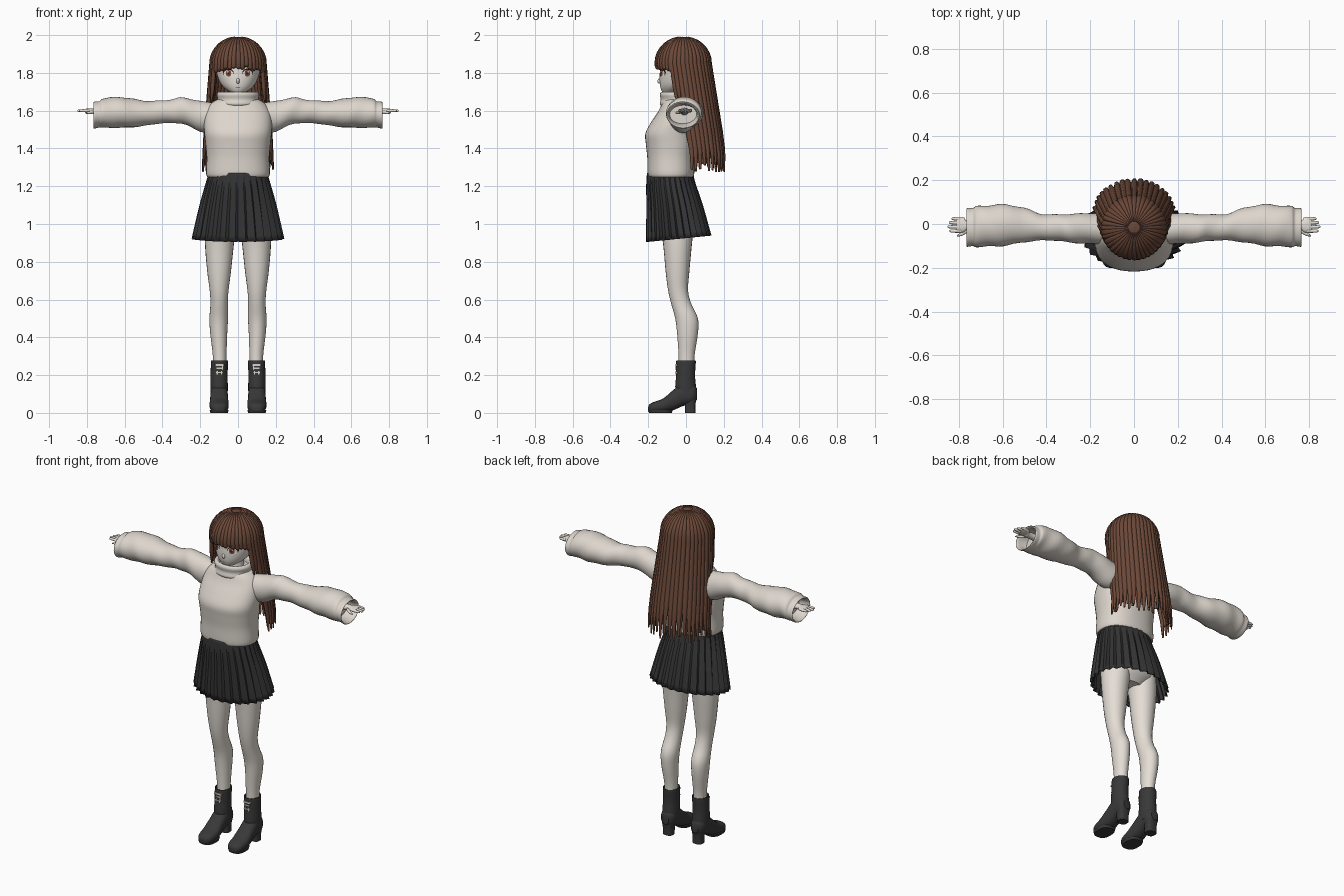
import bpy, bmesh, math, random
from mathutils import Vector, Matrix
from mathutils.bvhtree import BVHTree

random.seed(4)
if "Cube" in bpy.data.objects:
    bpy.data.objects.remove(bpy.data.objects["Cube"])


def material(name, r, g, b):
    m = bpy.data.materials.new(name)
    m.use_nodes = True
    m.diffuse_color = (r, g, b, 1)
    node = next(x for x in m.node_tree.nodes if x.type == 'BSDF_PRINCIPLED')
    node.inputs["Base Color"].default_value = (r, g, b, 1)
    node.inputs["Roughness"].default_value = 0.8
    return m


knit = material("cream knit", .72, .67, .61)
skin = material("pale skin", .78, .73, .67)
brown = material("brown hair", .15, .065, .04)
cloth = material("charcoal cloth", .035, .035, .037)
leather = material("dark leather", .04, .04, .04)
white = material("eye white", .85, .83, .8)
red = material("red brown iris", .22, .06, .035)
black = material("lash black", .02, .012, .01)
pink = material("lip pink", .45, .2, .17)
metal = material("pale buckle", .68, .64, .58)


def finish(name, bm, mat, mirror=False, angle=40):
    bmesh.ops.recalc_face_normals(bm, faces=bm.faces)
    me = bpy.data.meshes.new(name)
    bm.to_mesh(me)
    bm.free()
    me.materials.append(mat)
    ob = bpy.data.objects.new(name, me)
    bpy.context.collection.objects.link(ob)
    bpy.ops.object.select_all(action='DESELECT')
    ob.select_set(True)
    bpy.context.view_layer.objects.active = ob
    bpy.ops.object.shade_smooth_by_angle(angle=math.radians(angle))
    if mirror:
        ob.modifiers.new("mirror", 'MIRROR').use_mirror_merge = False
    return ob


def smooth_keys(keys, steps):
    """Catmull-Rom through the key rings."""
    k = [Vector(x) for x in keys]
    out = []
    for i in range(len(k) - 1):
        a, b, c, d = k[max(i - 1, 0)], k[i], k[i + 1], k[min(i + 2, len(k) - 1)]
        for s in range(steps):
            t = s / steps
            out.append(.5 * (2 * b + (c - a) * t + (2 * a - 5 * b + 4 * c - d) * t * t
                             + (3 * b - a - 3 * c + d) * t ** 3))
    return out + [k[-1]]


def skin_rings(bm, rings, caps=True):
    vs = [[bm.verts.new(p) for p in r] for r in rings]
    n = len(vs[0])
    for a, b in zip(vs, vs[1:]):
        for i in range(n):
            bm.faces.new((a[i], a[(i + 1) % n], b[(i + 1) % n], b[i]))
    if caps:
        bm.faces.new(vs[0])
        bm.faces.new(vs[-1])


def loft(name, axis, keys, mat, n=24, steps=4, power=2, warp=None, caps=True,
         mirror=False, angle=40):
    """Each key ring: position on axis, two centre offsets, two radii."""
    place = {'x': lambda t, u, v: Vector((t, u, v)),
             'y': lambda t, u, v: Vector((u, t, v)),
             'z': lambda t, u, v: Vector((u, v, t))}[axis]
    rings, data = [], smooth_keys(keys, steps)
    for j, (t, c1, c2, r1, r2) in enumerate(data):
        ring = []
        for i in range(n):
            a = math.tau * i / n
            u, v = (math.copysign(abs(q) ** (2 / power), q) for q in (math.cos(a), math.sin(a)))
            p = place(t, c1 + r1 * u, c2 + r2 * v)
            ring.append(warp(p, place(t, c1, c2), i, j / (len(data) - 1)) if warp else p)
        rings.append(ring)
    bm = bmesh.new()
    skin_rings(bm, rings, caps)
    return finish(name, bm, mat, mirror, angle)


# Head, neck and nose
head = loft("head", 'z', [(1.685, 0, -.095, .012, .015), (1.70, 0, -.078, .045, .048),
            (1.73, 0, -.052, .082, .085), (1.77, 0, -.033, .105, .107), (1.82, 0, -.02, .118, .118),
            (1.88, 0, -.018, .118, .118), (1.94, 0, -.015, .085, .085), (1.975, 0, -.015, .02, .02)],
            skin, n=36)
loft("neck", 'z', [(1.6, 0, -.03, .05, .05), (1.75, 0, -.02, .045, .045)], skin)
bm = bmesh.new()
bmesh.ops.create_uvsphere(bm, u_segments=12, v_segments=8, radius=.012,
                          matrix=Matrix.Translation((0, -.137, 1.757)) @ Matrix.Diagonal((.8, 1.2, 1.2, 1)))
finish("nose", bm, skin)

# Painted face details, laid onto the head surface
face = BVHTree.FromPolygons([v.co for v in head.data.vertices],
                            [p.vertices[:] for p in head.data.polygons])


def face_plate(name, x, z, rx, rz, lift, mat, mirror=True):
    def on_face(px, pz):
        hit = face.ray_cast(Vector((px, -1, pz)), Vector((0, 1, 0)))[0]
        return hit - Vector((0, lift, 0))
    bm = bmesh.new()
    ring = [bm.verts.new(on_face(x + rx * math.cos(a), z + rz * math.sin(a)))
            for a in (math.tau * i / 20 for i in range(20))]
    mid = bm.verts.new(on_face(x, z))
    for i in range(20):
        bm.faces.new((ring[i], ring[(i + 1) % 20], mid))
    finish(name, bm, mat, mirror)


face_plate("eye_lashes", .052, 1.802, .029, .021, .002, black)
face_plate("eye_whites", .051, 1.797, .025, .019, .0035, white)
face_plate("irises", .05, 1.798, .0145, .018, .005, red)
face_plate("pupils", .05, 1.799, .006, .009, .0065, black)
face_plate("eye_glints", .054, 1.806, .004, .004, .008, white)
face_plate("eyebrows", .052, 1.842, .025, .003, .003, brown)
face_plate("mouth", 0, 1.722, .013, .003, .003, pink, False)

# Hair: cap plus overlapping tapered locks
loft("hair_cap", 'z', [(1.85 + .138 * math.cos(t), 0, -.015, .136 * math.sin(t), .136 * math.sin(t))
     for t in (math.pi / 2 * i / 8 for i in range(8, 0, -1))] + [(1.99, 0, -.015, .004, .004)],
     brown, n=36, steps=1)


def lock(bm, angle, z_end, step, inset=0, thick=.011):
    """One lock from the crown down; angle is measured from the back."""
    out = Vector((math.sin(angle), math.cos(angle), 0))
    side = Vector((out.y, -out.x, 0))
    pts, radii = [], []
    for i in range(1, 9):
        t = math.pi / 2 * i / 8
        r = (.141 - inset) * math.sin(t)
        pts.append(Vector((0, -.015, 1.85 + (.141 - inset) * math.cos(t))) + out * r)
        radii.append(r)
    for i in range(1, 13):
        z = 1.85 + (z_end - 1.85) * i / 12
        s = (1.85 - z) / .57
        pts.append(Vector(((.141 + .047 * s - inset) * out.x,
                           -.015 + .07 * min(1, 1.2 * s) + (.141 + .008 * s - inset) * out.y, z)))
        radii.append(.141 + .03 * s)
    rings = []
    for i, p in enumerate(pts):
        along = (pts[min(i + 1, 19)] - pts[max(i - 1, 0)]).normalized()
        normal = side.cross(along).normalized()
        taper = min(1, (20 - i) / 5) ** .7
        w, h = radii[i] * step * .64 * taper, thick * taper * min(1, .3 + i / 8)
        rings.append([p + side * w * math.cos(a) + normal * h * math.sin(a)
                      for a in (math.tau * k / 8 for k in range(8))])
    skin_rings(bm, rings)


def lock_group(name, first, last, count, z_rule, **kw):
    bm = bmesh.new()
    step = math.radians(last - first) / (count - 1)
    for i in range(count):
        a = math.radians(first) + step * i
        lock(bm, a + random.uniform(-.12, .12) * step, z_rule(a), step, **kw)
    finish(name, bm, brown, angle=60)


lock_group("back_hair", -100, 100, 23, lambda a: random.uniform(1.27, 1.32))
lock_group("back_hair_under", -95, 95, 18, lambda a: random.uniform(1.28, 1.35), inset=.018)
lock_group("fringe", 118, 242, 15,
           lambda a: 1.826 - .03 * (abs(a - math.pi) / 1.08) ** 2 + random.uniform(-.008, .008))
for label, first, last in (("left", 82, 116), ("right", -116, -82)):
    lock_group(label + "_side_locks", first, last, 5, lambda a: random.uniform(1.63, 1.67))

# Sweater
loft("sweater_body", 'z', [(1.25, 0, -.08, .163, .118), (1.27, 0, -.08, .169, .124),
     (1.35, 0, -.08, .166, .125), (1.42, 0, -.08, .172, .132), (1.48, 0, -.083, .178, .132),
     (1.54, 0, -.064, .18, .12), (1.60, 0, -.045, .17, .1), (1.645, 0, -.04, .135, .085),
     (1.67, 0, -.04, .08, .07)], knit, n=40, power=2.3)
loft("rolled_collar", 'z', [(1.62, 0, -.04, .1, .085), (1.635, 0, -.04, .113, .099),
     (1.66, 0, -.04, .108, .094), (1.685, 0, -.04, .113, .099), (1.70, 0, -.04, .102, .09),
     (1.69, 0, -.04, .086, .076), (1.65, 0, -.04, .08, .07)], knit, n=36)


def wrinkle(p, c, i, f):
    d = p - c
    return c + d * (1 + .025 * math.sin(p.x * 55 + 2 * math.tau * i / 32))


loft("sleeves", 'x', [(.12, -.025, 1.56, .07, .085), (.2, -.02, 1.57, .07, .08),
     (.29, -.02, 1.6, .065, .07), (.35, -.016, 1.597, .06, .063), (.42, -.015, 1.592, .06, .06),
     (.5, -.005, 1.586, .078, .067), (.6, -.005, 1.59, .095, .08), (.68, -.01, 1.59, .093, .08),
     (.72, -.012, 1.586, .092, .077), (.735, -.014, 1.58, .086, .07), (.762, -.016, 1.576, .09, .069),
     (.757, -.016, 1.576, .08, .06), (.70, -.015, 1.58, .07, .05)], knit, n=32, warp=wrinkle,
     mirror=True)

# Hands
loft("forearms", 'x', [(.6, -.01, 1.595, .028, .026), (.75, -.008, 1.597, .02, .016),
     (.775, -.004, 1.599, .033, .012), (.80, -.003, 1.6, .036, .011), (.81, -.003, 1.6, .03, .008)],
     skin, n=16, mirror=True)
for name, y, tip in (("index", -.032, .842), ("middle", -.013, .85), ("ring", .006, .845),
                     ("little", .024, .833)):
    loft(name + "_fingers", 'x', [(.79, y, 1.6, .009, .009), (tip - .01, y, 1.6, .007, .007),
         (tip, y, 1.6, .003, .003)], skin, n=10, mirror=True)
loft("thumbs", 'x', [(.755, -.025, 1.595, .011, .01), (.785, -.045, 1.59, .009, .008),
     (.808, -.053, 1.587, .003, .003)], skin, n=10, mirror=True)


# Pleated skirt
def pleat(p, c, i, f):
    q = c + (p - c) * (1 - .085 * (.15 + .85 * f) * (1 - (i % 4) / 3))
    q.z += .1 * (q.y + .21) * f
    return q


skirt = loft("pleated_skirt", 'z', [(1.27, 0, -.085, .155, .122), (1.2, 0, -.079, .175, .132),
             (1.08, 0, -.06, .207, .15), (.905, 0, -.039, .246, .174)], cloth, n=112, warp=pleat,
             caps=False, angle=20)
skirt.modifiers.new("cloth_thickness", 'SOLIDIFY').thickness = .005

# Hips and legs
loft("hips", 'z', [(1.22, 0, -.075, .13, .1), (1.1, 0, -.055, .16, .12), (1.0, 0, -.045, .165, .11),
     (.93, 0, -.045, .08, .06)], skin, n=32)
loft("legs", 'z', [(1.03, .088, -.05, .083, .095), (.9, .098, -.045, .077, .077),
     (.75, .1, -.045, .063, .063), (.65, .1, -.042, .05, .053), (.58, .1, -.026, .046, .053),
     (.5, .102, .003, .049, .06), (.42, .102, .008, .045, .055), (.3, .097, .003, .036, .042),
     (.2, .097, .003, .036, .042)], skin, n=24, mirror=True)

# Boots
loft("boot_shafts", 'z', [(.25, .098, 0, .038, .044), (.273, .098, 0, .04, .046),
     (.272, .098, 0, .045, .052), (.2, .1, -.002, .045, .05), (.14, .1, -.002, .046, .055),
     (.08, .1, .004, .045, .055)], leather, mirror=True)
loft("boot_feet", 'y', [(.058, .1, .1, .022, .03), (.035, .1, .1, .042, .05),
     (-.02, .1, .095, .046, .06), (-.07, .1, .066, .048, .053), (-.12, .1, .04, .051, .037),
     (-.17, .1, .03, .045, .028), (-.193, .1, .024, .03, .021), (-.2, .1, .02, .012, .012)],
     leather, power=2.4, mirror=True)
loft("boot_heels", 'z', [(0, .1, .022, .03, .028), (.04, .1, .022, .031, .028),
     (.09, .1, .024, .038, .033)], leather, power=3, mirror=True)
loft("boot_soles", 'z', [(0, .1, -.135, .046, .06), (.014, .1, -.135, .05, .064)], leather,
     power=2.6, mirror=True)

# Boot buckles
bm = bmesh.new()
for dx, z, w, h in ((0, .253, .046, .009), (0, .236, .03, .006), (-.016, .24, .008, .025),
                    (0, .213, .042, .005), (-.012, .213, .007, .02), (.012, .213, .007, .02)):
    bmesh.ops.create_cube(bm, matrix=Matrix.Translation((.098 + dx, -.051, z))
                          @ Matrix.Diagonal((w, .009, h, 1)))
finish("boot_buckles", bm, metal, mirror=True)
